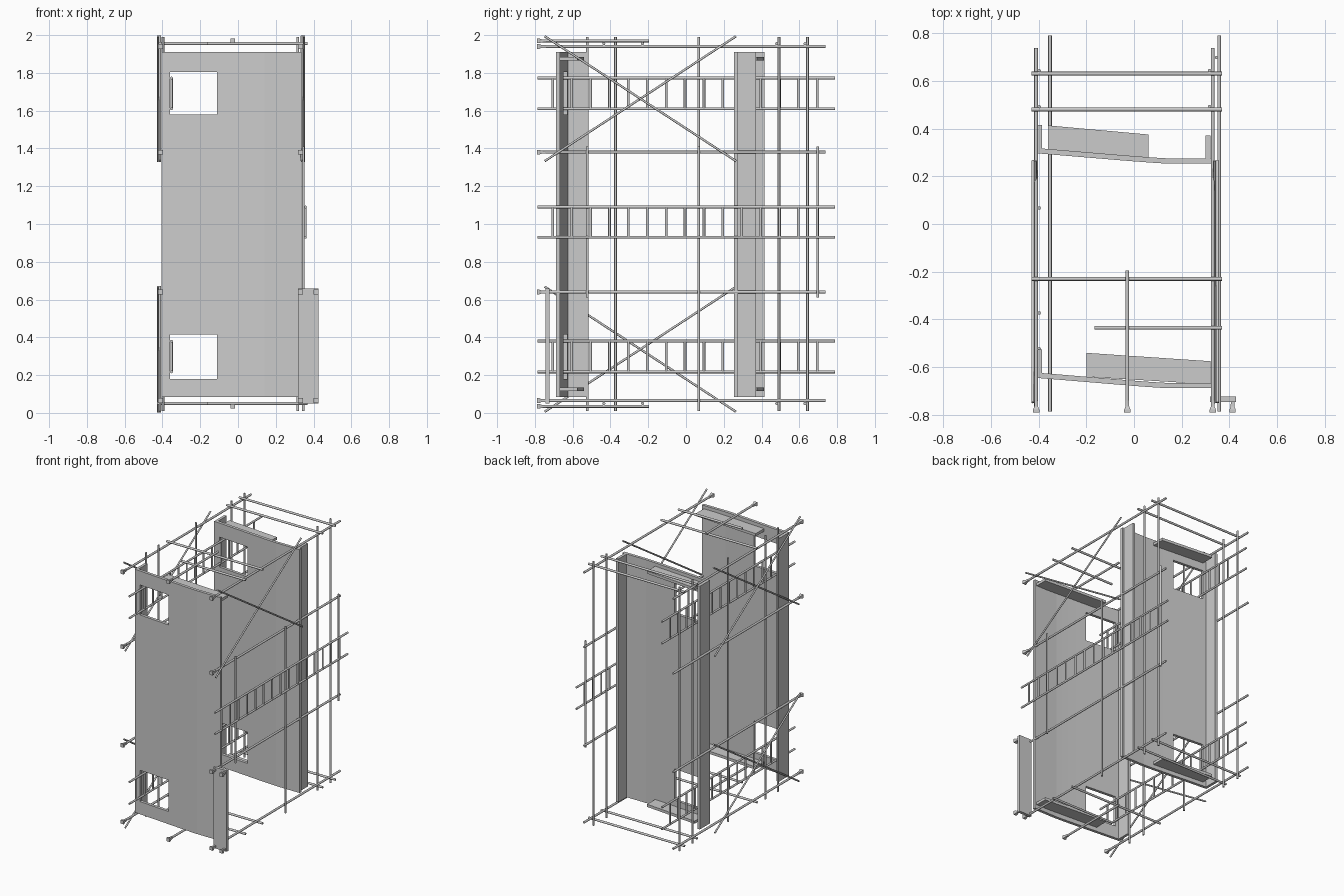
import bpy, bmesh, math
from mathutils import Vector

if "Cube" in bpy.data.objects:
    bpy.data.objects.remove(bpy.data.objects["Cube"])


def make_object(name, bm, smooth=False):
    bmesh.ops.recalc_face_normals(bm, faces=bm.faces)
    mesh = bpy.data.meshes.new(name)
    bm.to_mesh(mesh)
    bm.free()
    ob = bpy.data.objects.new(name, mesh)
    bpy.context.collection.objects.link(ob)
    if smooth:
        bpy.context.view_layer.objects.active = ob
        ob.select_set(True)
        bpy.ops.object.shade_smooth_by_angle(angle=math.radians(40))
        ob.select_set(False)
    return ob


def add_rod(bm, a, b, r=0.008, sides=12):
    a, b = Vector(a), Vector(b)
    new = bmesh.ops.create_cone(bm, cap_ends=True, segments=sides, radius1=r,
                                radius2=r, depth=(b - a).length)["verts"]
    rot = Vector((0, 0, 1)).rotation_difference(b - a).to_matrix()
    for v in new:
        v.co = rot @ v.co + (a + b) / 2


def tube(name, a, b, r=0.008):
    bm = bmesh.new()
    add_rod(bm, a, b, r)
    return make_object(name, bm, True)


def prism(name, outline, z0, z1):
    bm = bmesh.new()
    face = bm.faces.new([bm.verts.new((x, y, z0)) for x, y in outline])
    top = bmesh.ops.extrude_face_region(bm, geom=[face])["geom"]
    bmesh.ops.translate(bm, vec=(0, 0, z1 - z0),
                        verts=[v for v in top if isinstance(v, bmesh.types.BMVert)])
    return make_object(name, bm)


def box(name, x0, x1, y0, y1, z0, z1):
    return prism(name, [(x0, y0), (x1, y0), (x1, y1), (x0, y1)], z0, z1)


# Window cutters shared by both panels
cutters = []
for z0, z1 in ((0.18, 0.415), (1.58, 1.805)):
    c = box("window_cutter", -0.36, -0.11, -0.9, 0.9, z0, z1)
    c.hide_render = True
    cutters.append(c)

# Gently bent wall panels
BEND = [(-0.405, 0.043), (-0.02, 0.011), (0.04, 0.0065), (0.09, 0.003), (0.14, 0), (0.335, 0)]


def wall_panel(name, base):
    t = 0.011
    outline = [(x, base + y - t) for x, y in BEND] + [(x, base + y + t) for x, y in reversed(BEND)]
    ob = prism(name, outline, 0.085, 1.91)
    for c in cutters:
        m = ob.modifiers.new("window", "BOOLEAN")
        m.object = c
        m.operation = "DIFFERENCE"
        m.solver = "EXACT"
    bpy.context.view_layer.update()
    dg = bpy.context.evaluated_depsgraph_get()
    mesh = bpy.data.meshes.new_from_object(ob.evaluated_get(dg))
    ob.modifiers.clear()
    ob.data = mesh


wall_panel("front_panel", -0.677)
wall_panel("back_panel", 0.264)
for c in cutters:
    bpy.data.objects.remove(c)

# Panel flanges
box("front_panel_left_flange", -0.405, -0.385, -0.635, -0.525, 0.085, 1.91)
box("back_panel_left_flange", -0.405, -0.385, 0.305, 0.415, 0.085, 1.91)
box("back_panel_right_flange", 0.30, 0.32, 0.265, 0.37, 0.085, 1.91)
for z in (0.125, 1.875):
    prism("front_panel_ledge", [(-0.2, -0.64), (0.32, -0.672), (0.32, -0.575), (-0.2, -0.54)],
          z - 0.01, z + 0.01)
    prism("back_panel_ledge", [(-0.36, 0.30), (0.06, 0.275), (0.06, 0.375), (-0.36, 0.413)],
          z - 0.01, z + 0.01)


# Flared square foot at the front end of a tube: (y, half width) rings
def foot(x, z):
    bm = bmesh.new()
    rings = []
    for y, h in ((-0.74, 0.007), (-0.765, 0.008), (-0.778, 0.013), (-0.79, 0.013)):
        rings.append([bm.verts.new((x + sx * h, y, z + sz * h))
                      for sx, sz in ((-1, -1), (1, -1), (1, 1), (-1, 1))])
    for a, b in zip(rings, rings[1:]):
        for i in range(4):
            j = (i + 1) % 4
            bm.faces.new((a[i], a[j], b[j], b[i]))
    bm.faces.new(rings[0])
    bm.faces.new(rings[-1])
    make_object("tube_foot", bm)


# Long depth tubes on both sides
for x in (-0.41, 0.33):
    for z in (0.065, 0.64, 1.38, 1.94):
        tube("depth_tube", (x, -0.78, z), (x, 0.738, z))
        foot(x, z)

# Cross tubes and short centre tubes, top and bottom
for z, zc in ((0.05, 0.035), (1.955, 1.97)):
    for y in (-0.23, 0.48, 0.63):
        tube("cross_tube", (-0.43, y, z), (0.368, y, z))
    tube("short_cross_tube", (-0.165, -0.435, z), (0.368, -0.435, z))
    tube("centre_tube", (-0.028, -0.78, zc), (-0.028, -0.195, zc))
    foot(-0.028, zc)

# Upright tubes
for y in (-0.522, -0.373, 0.067, 0.492, 0.643):
    tube("left_upright", (-0.397, y, 0.01), (-0.397, y, 1.99), 0.007)
for y in (0.492, 0.643):
    tube("right_upright", (0.317, y, 0.01), (0.317, y, 1.99), 0.007)
for y, z0 in ((-0.522, 0.61), (0.067, 0.01), (0.698, 0.61)):
    tube("short_upright", (0.346, y, z0), (0.346, y, 1.41), 0.007)


# Diagonal bracing
def brace_pair(xa, xb, z0, z1):
    tube("brace", (xa, -0.748, z0), (xa, 0.265, z1), 0.006)
    tube("brace", (xb, -0.748, z1), (xb, 0.265, z0), 0.006)


brace_pair(-0.413, -0.424, 0.006, 0.668)
brace_pair(-0.413, -0.424, 1.333, 1.994)
brace_pair(0.338, 0.350, 1.333, 1.994)


# Ladder beams lying along the depth
def ladder(name, x, z0, z1):
    bm = bmesh.new()
    for z in (z0, z1):
        add_rod(bm, (x, -0.785, z), (x, 0.79, z), 0.0075)
    for i in range(15):
        y = -0.705 + i * 0.1
        add_rod(bm, (x, y, z0), (x, y, z1), 0.007, sides=10)
    make_object(name, bm, True)


ladder("lower_ladder", -0.352, 0.217, 0.380)
ladder("upper_ladder", -0.352, 1.610, 1.773)
ladder("middle_ladder", 0.357, 0.930, 1.090)

# Small outer plate with its outer feet
box("corner_plate", 0.318, 0.427, -0.745, -0.722, 0.05, 0.658)
for z in (0.065, 0.64):
    foot(0.413, z)
